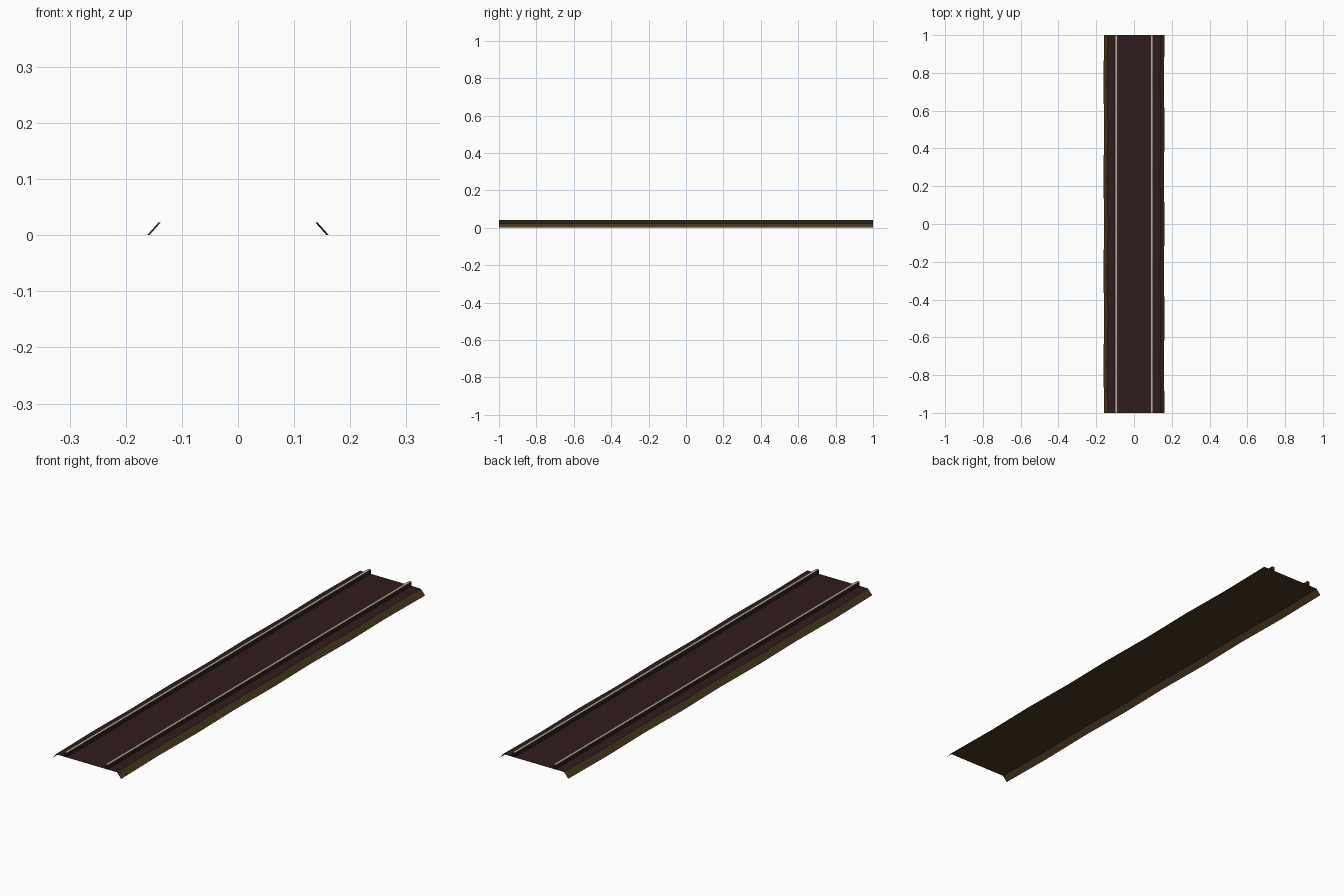
import bpy

if "Cube" in bpy.data.objects:
    bpy.data.objects.remove(bpy.data.objects["Cube"])


def material(name, rgb):
    m = bpy.data.materials.new(name)
    m.diffuse_color = (*rgb, 1)
    m.use_nodes = True
    m.node_tree.nodes["Principled BSDF"].inputs["Base Color"].default_value = m.diffuse_color
    return m


ballast_mat = material("ballast_brown", (0.065, 0.038, 0.013))
bed_mat = material("sleeper_maroon", (0.030, 0.0115, 0.0125))
steel_mat = material("worn_steel", (0.50, 0.43, 0.35))
rust_mat = material("dark_rail_side", (0.026, 0.016, 0.008))


def loft(name, profile, ys, mats, shift=0.0, strip_mats=None):
    """Open sheet: an x-z profile swept along y, swaying sideways by shift."""
    n = len(profile)
    verts, faces, idx = [], [], []
    for k, y in enumerate(ys):
        sway = shift if k % 2 == 0 else -shift
        verts += [(x + sway, y, z) for x, z in profile]
    for k in range(len(ys) - 1):
        for i in range(n - 1):
            a, b = k * n + i, (k + 1) * n + i
            faces.append((a, a + 1, b + 1, b))
            idx.append(strip_mats[i] if strip_mats else 0)
    me = bpy.data.meshes.new(name)
    me.from_pydata(verts, [], faces)
    for m in mats:
        me.materials.append(m)
    for p, i in zip(me.polygons, idx):
        p.material_index = i
    ob = bpy.data.objects.new(name, me)
    bpy.context.collection.objects.link(ob)
    return ob


# Ballast bed: open trapezoid shell with slightly wavy edges
ys = [-1 + 0.25 * i for i in range(9)]
loft("ballast_bed", [(-0.16, 0), (-0.14, 0.0225), (0.14, 0.0225), (0.16, 0)],
     ys, [ballast_mat], shift=0.002)

# Sleeper sheet lying on the ballast
loft("sleeper_sheet", [(-0.14, 0.0232), (0.14, 0.0232)], ys, [bed_mat], shift=0.002)

# Rails: dark sides and worn bright top, open at the ends
for side, x in (("left", -0.094), ("right", 0.094)):
    w = 0.0055
    loft(side + "_rail", [(x - w, 0.0225), (x - w, 0.041), (x + w, 0.041), (x + w, 0.0225)],
         [-1, 1], [rust_mat, steel_mat], strip_mats=[0, 1, 0])
